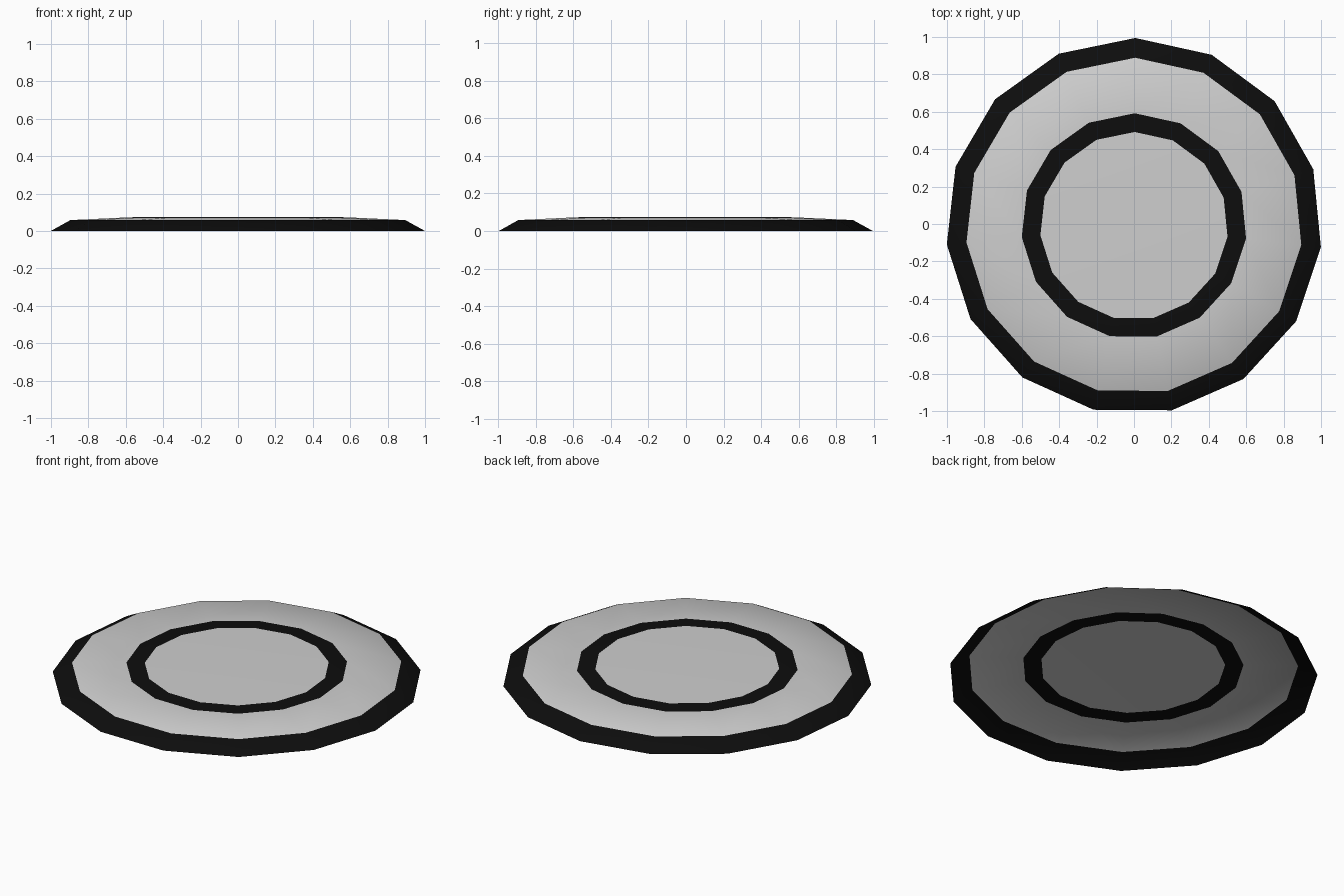
import bpy, bmesh, math

cube = bpy.data.objects.get("Cube")
if cube:
    bpy.data.objects.remove(cube, do_unlink=True)


def make_material(name, rgb):
    mat = bpy.data.materials.new(name)
    mat.use_nodes = True
    color = (*rgb, 1.0)
    mat.diffuse_color = color
    bsdf = next(n for n in mat.node_tree.nodes if n.type == 'BSDF_PRINCIPLED')
    bsdf.inputs["Base Color"].default_value = color
    return mat


BLACK, GREY = 0, 1
materials = [make_material("black", (0.004, 0.004, 0.004)),
             make_material("light grey", (0.62, 0.62, 0.62))]

SIDES = 15
CENTRE_Y = -0.011
START = math.radians(89.6)

# Shallow open dome: radius and height of each ring, from rim to centre
profile = [(1.0055, 0.0), (0.90, 0.058), (0.603, 0.072), (0.503, 0.075)]
band_colors = [BLACK, GREY, BLACK]

bm = bmesh.new()
rings = []
for radius, height in profile:
    ring = []
    for i in range(SIDES):
        a = START + math.tau * i / SIDES
        ring.append(bm.verts.new((radius * math.cos(a),
                                  CENTRE_Y + radius * math.sin(a), height)))
    rings.append(ring)

# Sloped rim, grey band and black ring
for outer, inner, color in zip(rings, rings[1:], band_colors):
    for i in range(SIDES):
        j = (i + 1) % SIDES
        face = bm.faces.new((outer[i], outer[j], inner[j], inner[i]))
        face.material_index = color

# Flat centre panel
bm.faces.new(rings[-1]).material_index = GREY

mesh = bpy.data.meshes.new("disc_shell")
bm.to_mesh(mesh)
bm.free()
for mat in materials:
    mesh.materials.append(mat)
disc = bpy.data.objects.new("disc_shell", mesh)
bpy.context.collection.objects.link(disc)

# Smooth shading across the shallow bands
for polygon in mesh.polygons:
    polygon.use_smooth = True
